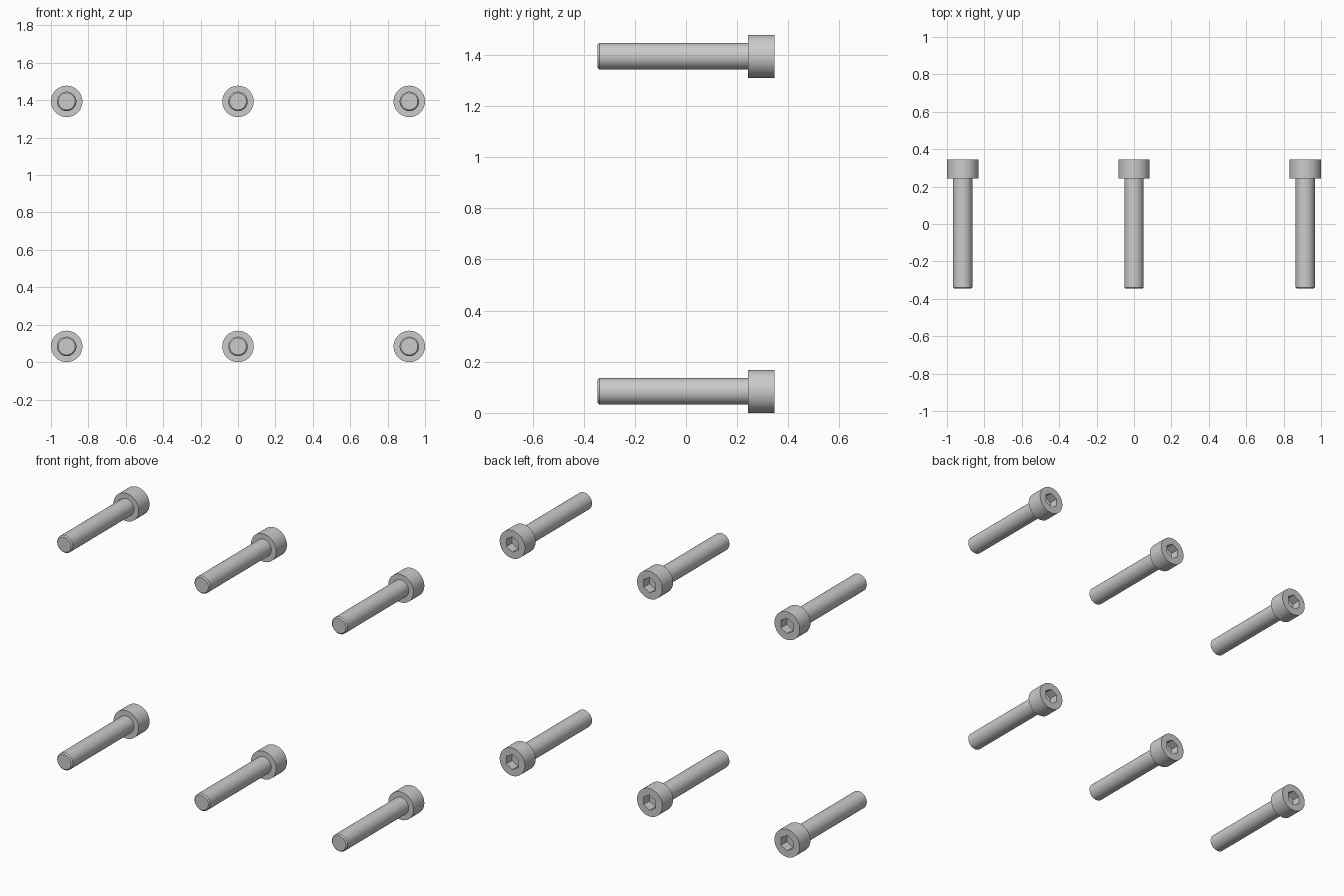
import bpy, bmesh, math

if "Cube" in bpy.data.objects:
    bpy.data.objects.remove(bpy.data.objects["Cube"])

SIDES = 48
HEAD_R, SHANK_R = 0.084, 0.052
BACK, NECK, TIP = 0.346, 0.243, -0.346
HEX_R, HEX_DEPTH = 0.046, 0.055


def ring(bm, radius, y, sides=SIDES, turn=0.0):
    """Closed loop of edges around the y axis."""
    vs = [bm.verts.new((radius * math.cos(turn + 2 * math.pi * i / sides), y,
                        radius * math.sin(turn + 2 * math.pi * i / sides)))
          for i in range(sides)]
    return vs, [bm.edges.new((vs[i], vs[(i + 1) % sides])) for i in range(sides)]


def bolt_mesh():
    bm = bmesh.new()
    # Outer profile: tip chamfer, shank, underside of head, head wall
    profile = [(SHANK_R - 0.007, TIP), (SHANK_R, TIP + 0.007),
               (SHANK_R, NECK), (HEAD_R, NECK), (HEAD_R, BACK)]
    rings = [ring(bm, r, y) for r, y in profile]
    # Hexagonal socket: mouth and floor
    rings.append(ring(bm, HEX_R, BACK, 6, math.pi / 6))
    rings.append(ring(bm, HEX_R, BACK - HEX_DEPTH, 6, math.pi / 6))
    for a, b in zip(rings, rings[1:]):
        bmesh.ops.bridge_loops(bm, edges=a[1] + b[1])
    bm.faces.new(rings[0][0])
    bm.faces.new(rings[-1][0])
    bmesh.ops.recalc_face_normals(bm, faces=bm.faces[:])
    mesh = bpy.data.meshes.new("socket_bolt")
    bm.to_mesh(mesh)
    bm.free()
    return mesh


# Six bolts in two rows of three, sharing one mesh
mesh = bolt_mesh()
for row, z in (("lower", HEAD_R), ("upper", 1.394)):
    for side, x in (("left", -0.916), ("middle", 0.0), ("right", 0.916)):
        bolt = bpy.data.objects.new(f"{row}_{side}_bolt", mesh)
        bolt.location = (x, 0, z)
        bpy.context.collection.objects.link(bolt)

# Smooth round walls, crisp edges
bolt.select_set(True)
bpy.context.view_layer.objects.active = bolt
bpy.ops.object.shade_smooth_by_angle(angle=math.radians(30))
